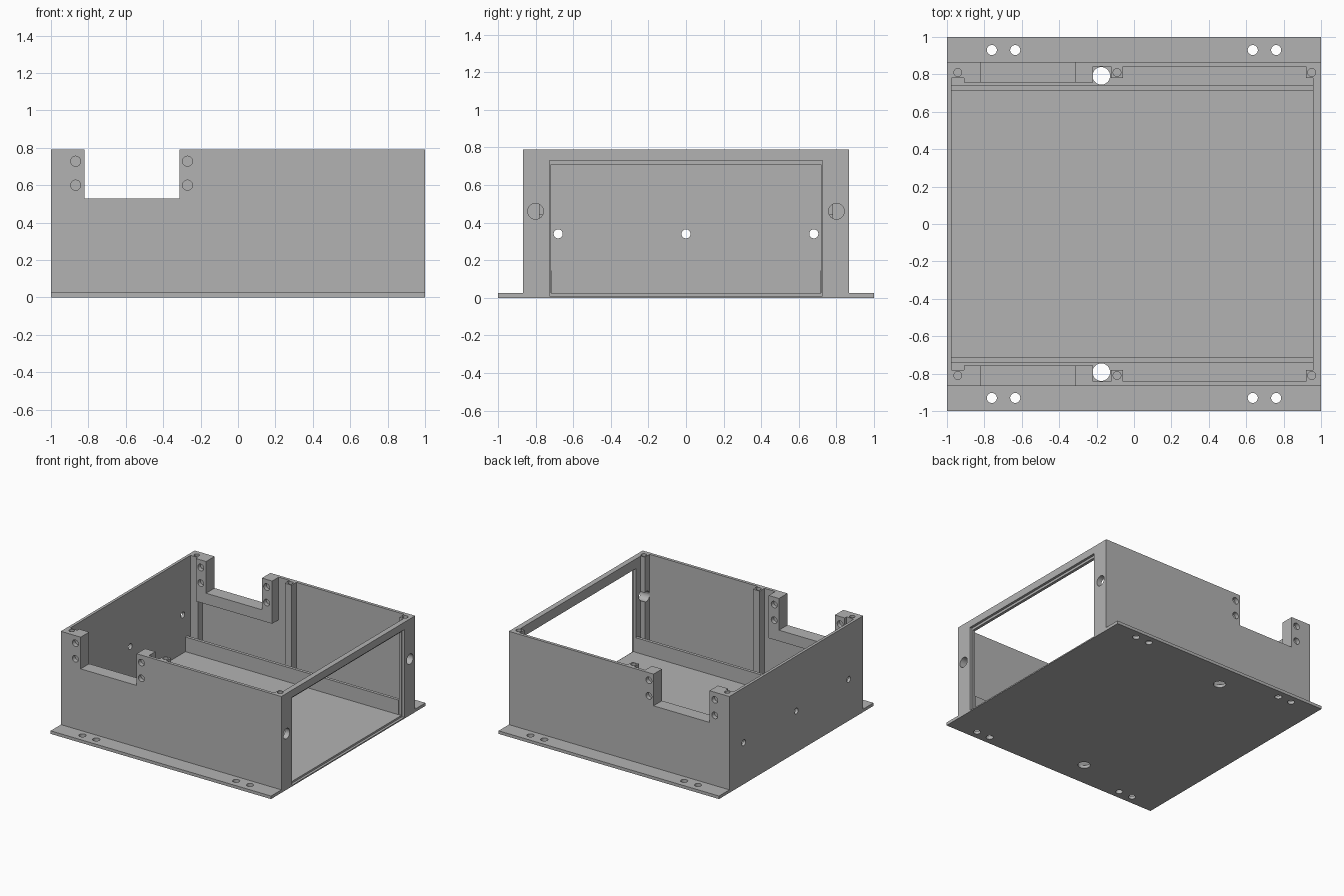
import bpy
import bmesh
import math
from mathutils import Matrix, Vector

cube = bpy.data.objects.get("Cube")
if cube:
    bpy.data.objects.remove(cube, do_unlink=True)

COLOUR = (0.45, 0.45, 0.45, 1)
grey = bpy.data.materials.new("plain_grey")
grey.diffuse_color = COLOUR
grey.use_nodes = True
grey.node_tree.nodes["Principled BSDF"].inputs["Base Color"].default_value = COLOUR


def add_object(name, bm):
    mesh = bpy.data.meshes.new(name)
    bm.to_mesh(mesh)
    bm.free()
    mesh.materials.append(grey)
    obj = bpy.data.objects.new(name, mesh)
    bpy.context.scene.collection.objects.link(obj)
    return obj


def box(name, xs, ys, zs):
    """Box from its extents along each axis."""
    bm = bmesh.new()
    bmesh.ops.create_cube(bm, size=1)
    spans = [sorted(s) for s in (xs, ys, zs)]
    size = [b - a for a, b in spans]
    centre = Vector([(a + b) / 2 for a, b in spans])
    bm.transform(Matrix.Translation(centre) @ Matrix.Diagonal((*size, 1)))
    return add_object(name, bm)


def drill(start, end, radius):
    """Round cutter running between two points."""
    start, end = Vector(start), Vector(end)
    axis = end - start
    bm = bmesh.new()
    bmesh.ops.create_cone(bm, cap_ends=True, segments=32, radius1=radius,
                          radius2=radius, depth=axis.length)
    turn = Vector((0, 0, 1)).rotation_difference(axis).to_matrix().to_4x4()
    bm.transform(Matrix.Translation((start + end) / 2) @ turn)
    return add_object("cutter", bm)


def slot(xs, ys, zs):
    return box("cutter", xs, ys, zs)


def cut(obj, cutters):
    """Subtract the cutters, then throw them away."""
    for c in cutters:
        c.hide_render = True
        mod = obj.modifiers.new("cut", "BOOLEAN")
        mod.operation = "DIFFERENCE"
        mod.solver = "EXACT"
        mod.object = c
    bpy.context.view_layer.update()
    graph = bpy.context.evaluated_depsgraph_get()
    mesh = bpy.data.meshes.new_from_object(obj.evaluated_get(graph))
    obj.modifiers.clear()
    obj.data = mesh
    for c in cutters:
        bpy.data.objects.remove(c, do_unlink=True)
    parts.append(obj)


parts = []
FLOOR, TOP = 0.025, 0.79
OUT, INN = 0.867, 0.842      # outer and inner faces of the long walls
LEDGE, POST = 0.757, 0.78    # inner faces of the brackets and the posts
LEFT, RIGHT = -0.977, 0.957  # inner faces of the end walls
SCREW_Y = 0.81


def rebate():
    """Shallow step around the window for a cover panel."""
    return slot((0.98, 1.1), (-0.727, 0.727), (0.01, 0.73))


# Base plate with mounting and cable holes
holes = [rebate()]
for s in (-1, 1):
    for x in (-0.76, -0.635, 0.635, 0.76):
        holes.append(drill((x, s * 0.93, -0.1), (x, s * 0.93, 0.1), 0.027))
    holes.append(drill((-0.175, s * 0.792, -0.1), (-0.175, s * 0.792, 0.1), 0.047))
cut(box("base_plate", (-1, 1), (-1, 1), (0, FLOOR)), holes)

# Solid end wall with three small holes
cut(box("closed_end_wall", (-1, LEFT), (-INN, INN), (FLOOR, TOP)),
    [drill((-1.1, y, 0.34), (-0.9, y, 0.34), 0.024) for y in (-0.68, 0, 0.68)])

# Open end wall: stepped window, side holes, screw holes in the top
cuts = [rebate(), slot((0.9, 1.1), (-0.717, 0.717), (0, 0.71))]
for s in (-1, 1):
    cuts.append(drill((0.9, s * 0.8, 0.46), (1.1, s * 0.8, 0.46), 0.042))
    cuts.append(drill((0.95, s * SCREW_Y, 0.69), (0.95, s * SCREW_Y, 0.9), 0.021))
cut(box("open_end_wall", (RIGHT, 1), (-OUT, OUT), (FLOOR, TOP)), cuts)

for s, side in ((-1, "front"), (1, "back")):
    def notch():
        return slot((-0.82, -0.313), (s * 0.7, s * 0.9), (0.53, 0.9))

    def bracket_holes():
        """Blind bolt holes from both faces of the bracket."""
        return [drill((x, s * a, z), (x, s * b, z), 0.027)
                for x in (-0.868, -0.27) for z in (0.6, 0.728)
                for a, b in ((0.7, 0.79), (0.832, 0.9))]

    # Long wall and the thick bracket behind its notch
    cut(box(side + "_wall", (-1, RIGHT), (s * INN, s * OUT), (FLOOR, TOP)),
        [notch()] + bracket_holes())
    cut(box(side + "_bracket", (-0.91, -0.22), (s * LEDGE, s * INN), (0.44, TOP)),
        [notch()] + bracket_holes())

    # Screw posts
    for label, x0, x1, hole_x in (("closed_end", LEFT, -0.91, -0.942),
                                  ("middle", -0.122, -0.06, -0.091),
                                  ("open_end", 0.92, RIGHT, 0.95)):
        cuts = [drill((hole_x, s * SCREW_Y, 0.69), (hole_x, s * SCREW_Y, 0.9), 0.021)]
        if label == "open_end":
            cuts.append(drill((0.9, s * 0.8, 0.46), (1.1, s * 0.8, 0.46), 0.042))
        cut(box(side + "_post_" + label, (x0, x1), (s * POST, s * INN), (FLOOR, TOP)), cuts)

    # Low rail along the floor
    parts.append(box(side + "_rail", (LEFT, RIGHT), (s * 0.715, s * 0.74), (FLOOR, 0.145)))

# Smooth hole walls, sharp edges elsewhere
bpy.ops.object.select_all(action="DESELECT")
for obj in parts:
    obj.select_set(True)
bpy.context.view_layer.objects.active = parts[0]
bpy.ops.object.shade_smooth_by_angle(angle=math.radians(30))
